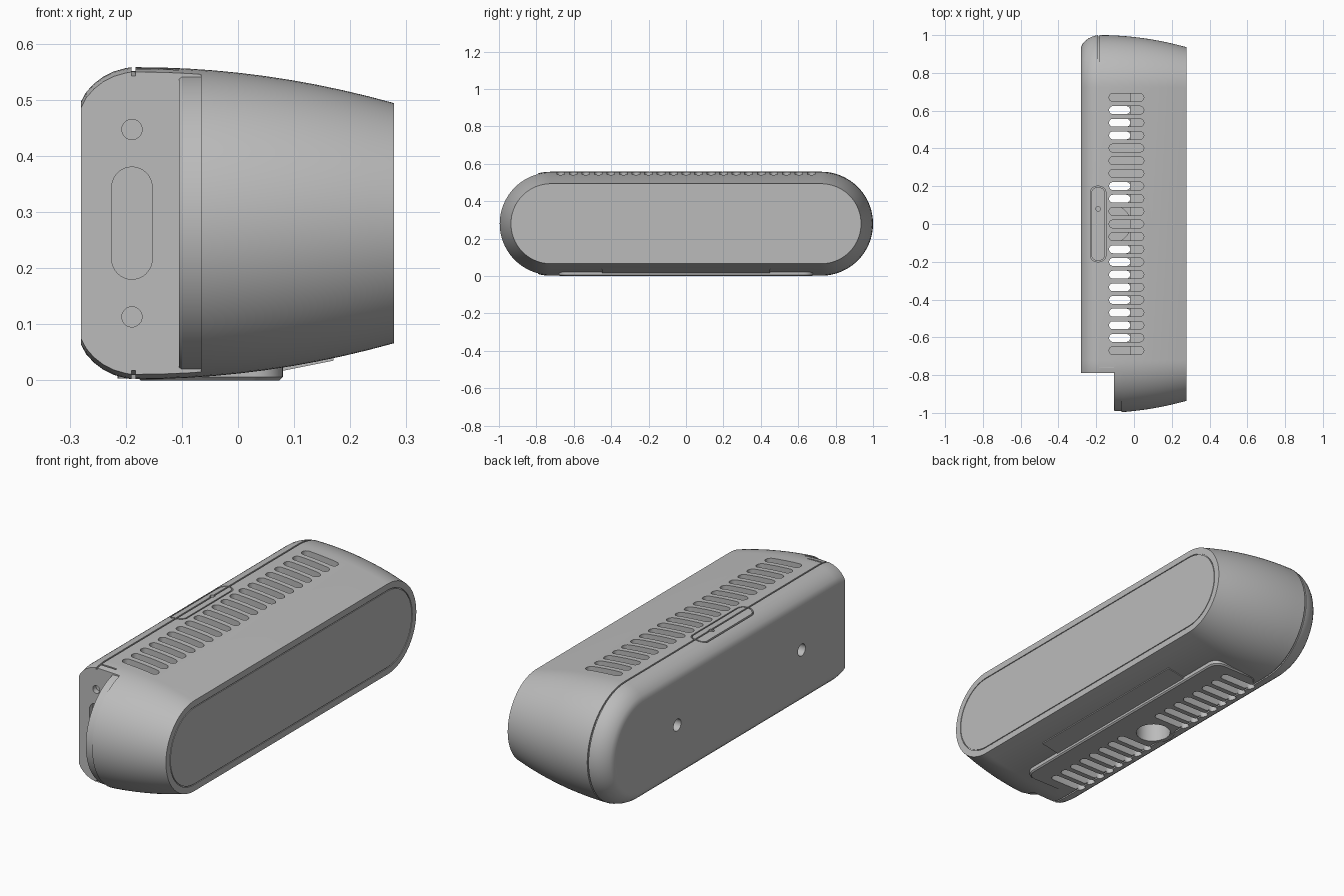
import bpy, bmesh, math
from mathutils import Vector

if "Cube" in bpy.data.objects:
    bpy.data.objects.remove(bpy.data.objects["Cube"], do_unlink=True)

grey = bpy.data.materials.new("plain_grey")
grey.use_nodes = True
GREY = (0.5, 0.5, 0.5, 1)
grey.diffuse_color = GREY
grey.node_tree.nodes["Principled BSDF"].inputs["Base Color"].default_value = GREY

MID, HALF = 0.28, 0.278      # height of the centre line, half height of the body
PITCH = 0.067                # vent spacing


def outline(hu, hv, r, n=10):
    """Rounded rectangle in 2D, as (u, v) points."""
    pts = []
    for k, (su, sv) in enumerate([(1, 1), (-1, 1), (-1, -1), (1, -1)]):
        for i in range(n + 1):
            a = (k + i / n) * math.pi / 2
            pts.append((su * (hu - r) + r * math.cos(a), sv * (hv - r) + r * math.sin(a)))
    return pts


def place(pts, axis, level, cu=0, cv=0):
    """Put a 2D outline on a plane across the given axis."""
    res = []
    for u, v in pts:
        u, v = u + cu, v + cv
        res.append(Vector({"x": (level, u, v), "y": (u, level, v), "z": (u, v, level)}[axis]))
    return res


def add_loft(bm, rings, closed=False):
    """Skin a row of rings; cap the ends, or join last to first."""
    vs = [[bm.verts.new(p) for p in ring] for ring in rings]
    n = len(vs[0])
    pairs = list(zip(vs, vs[1:])) + ([(vs[-1], vs[0])] if closed else [])
    for a, b in pairs:
        for i in range(n):
            j = (i + 1) % n
            bm.faces.new((a[i], a[j], b[j], b[i]))
    if not closed:
        bm.faces.new(vs[0])
        bm.faces.new(vs[-1])


def add_prism(bm, pts, axis, lo, hi, cu=0, cv=0):
    add_loft(bm, [place(pts, axis, lo, cu, cv), place(pts, axis, hi, cu, cv)])


def add_box(bm, lo, hi):
    pts = [(lo[0], lo[1]), (hi[0], lo[1]), (hi[0], hi[1]), (lo[0], hi[1])]
    add_prism(bm, pts, "z", lo[2], hi[2])


def finish(bm, name):
    bmesh.ops.remove_doubles(bm, verts=bm.verts, dist=0.00005)
    bmesh.ops.recalc_face_normals(bm, faces=bm.faces)
    me = bpy.data.meshes.new(name)
    bm.to_mesh(me)
    bm.free()
    me.materials.append(grey)
    ob = bpy.data.objects.new(name, me)
    bpy.context.scene.collection.objects.link(ob)
    return ob


def boolean(ob, bm, operation="DIFFERENCE"):
    """Apply a boolean with a temporary tool built in bm."""
    tool = finish(bm, "tool")
    mod = ob.modifiers.new("bool", "BOOLEAN")
    mod.operation, mod.solver, mod.object = operation, "EXACT", tool
    bpy.context.view_layer.objects.active = ob
    bpy.ops.object.modifier_apply(modifier=mod.name)
    bpy.data.objects.remove(tool, do_unlink=True)


def body_ring(x, inset, n=24):
    r = HALF - inset
    return place(outline(1 - inset, r, r, n), "x", x, 0, MID)


def taper(x):
    return 0.064 * ((x + 0.18) / 0.458) ** 2


# Main body: rounded back, seam groove, tapered shell, grooved front panel
profile = []
for i in range(9):
    a = i / 8 * math.pi / 2
    profile.append((-0.18 - 0.1 * math.cos(a) - 0.012 * (1 - i / 8), 0.1 * (1 - math.sin(a))))
profile = [(max(x, -0.28), d) for x, d in profile]
profile[-1] = (-0.19, 0.0)
profile += [(-0.19, 0.007), (-0.183, 0.007), (-0.183, 0.0)]
profile += [(x, taper(x)) for x in [-0.18 + 0.458 * i / 10 for i in range(1, 11)]]
profile += [(0.278, 0.094), (0.274, 0.094), (0.274, 0.098), (0.278, 0.098)]
profile = sorted(set(profile[:1])) + profile[1:]
bm = bmesh.new()
add_loft(bm, [body_ring(x, d) for x, d in profile])
body = finish(bm, "body_shell")

# Hollow inside
bm = bmesh.new()
add_box(bm, (-0.22, -0.74, 0.04), (0.15, 0.74, 0.515))
boolean(body, bm)

# Notch for the connector panel
bm = bmesh.new()
add_box(bm, (-0.5, -1.5, -0.5), (-0.066, -0.79, 1))
boolean(body, bm)

# Foot pad under the body
bm = bmesh.new()
add_loft(bm, [place(outline(0.13 - d, 0.68 - d, 0.05), "z", z, -0.05)
              for z, d in [(0, 0.006), (0.006, 0), (0.03, 0)]])
boolean(body, bm, "UNION")

# Mounting boss and its socket
bm = bmesh.new()
add_prism(bm, outline(0.1, 0.1, 0.1), "z", 0.003, 0.12, -0.115)
boolean(body, bm, "UNION")
bm = bmesh.new()
add_prism(bm, outline(0.078, 0.078, 0.078), "z", -0.05, 0.1, -0.115)
boolean(body, bm)

# Vent slots, top and bottom
bm = bmesh.new()
for i in range(-10, 11):
    add_prism(bm, outline(0.092, 0.021, 0.021, 6), "z", 0.45, 0.7, -0.04, i * PITCH)
    if 2 <= abs(i) <= 9:
        add_prism(bm, outline(0.095, 0.021, 0.021, 6), "z", -0.05, 0.1, -0.115, i * PITCH)
boolean(body, bm)

# Connector recesses and rear screw holes
bm = bmesh.new()
add_prism(bm, outline(0.036, 0.1, 0.036), "y", -0.9, -0.765, -0.189, MID)
for s in (-1, 1):
    add_prism(bm, outline(0.018, 0.018, 0.018), "y", -0.9, -0.765, -0.189, MID + s * 0.167)
    add_prism(bm, outline(0.028, 0.028, 0.028), "x", -0.4, -0.235, s * 0.465, MID)
boolean(body, bm)

# Groove round the top cover flap, its pin hole, and the seam jog
bm = bmesh.new()
outer, inner = outline(0.041, 0.2, 0.035), outline(0.035, 0.194, 0.029)
add_loft(bm, [place(pts, "z", z, -0.19) for pts, z in
              [(outer, 0.535), (outer, 0.6), (inner, 0.6), (inner, 0.535)]], closed=True)
add_prism(bm, outline(0.012, 0.012, 0.012, 4), "z", 0.53, 0.6, -0.19, 0.08)
add_box(bm, (-0.184, -0.763, 0.548), (-0.105, -0.756, 0.6))
boolean(body, bm)

# Lip of the shell beside the notch
bm = bmesh.new()
add_loft(bm, [body_ring(-0.105, 0.012), body_ring(-0.1, 0.009), body_ring(-0.06, 0.009)])
lip = finish(bm, "end_lip")
bm = bmesh.new()
add_box(bm, (-0.5, -1.5, -0.5), (0.5, -0.785, 1))
boolean(lip, bm, "INTERSECT")

# Label plate on the sloping underside
bm = bmesh.new()
add_prism(bm, [(0.08, 0.017), (0.17, 0.035), (0.17, 0.042), (0.08, 0.026)], "y", -0.45, 0.45)
label = finish(bm, "label_plate")

# Inner parts seen through the vents
bm = bmesh.new()
add_box(bm, (-0.02, -0.73, 0.15), (0.12, 0.73, 0.42))
core = finish(bm, "inner_core")
bm = bmesh.new()
add_box(bm, (-0.16, 0.24, 0.2), (-0.02, 0.43, 0.42))
module = finish(bm, "inner_module")

for ob in (body, lip, label, core, module):
    bpy.ops.object.select_all(action="DESELECT")
    ob.select_set(True)
    bpy.context.view_layer.objects.active = ob
    bpy.ops.object.shade_smooth_by_angle(angle=math.radians(30))
